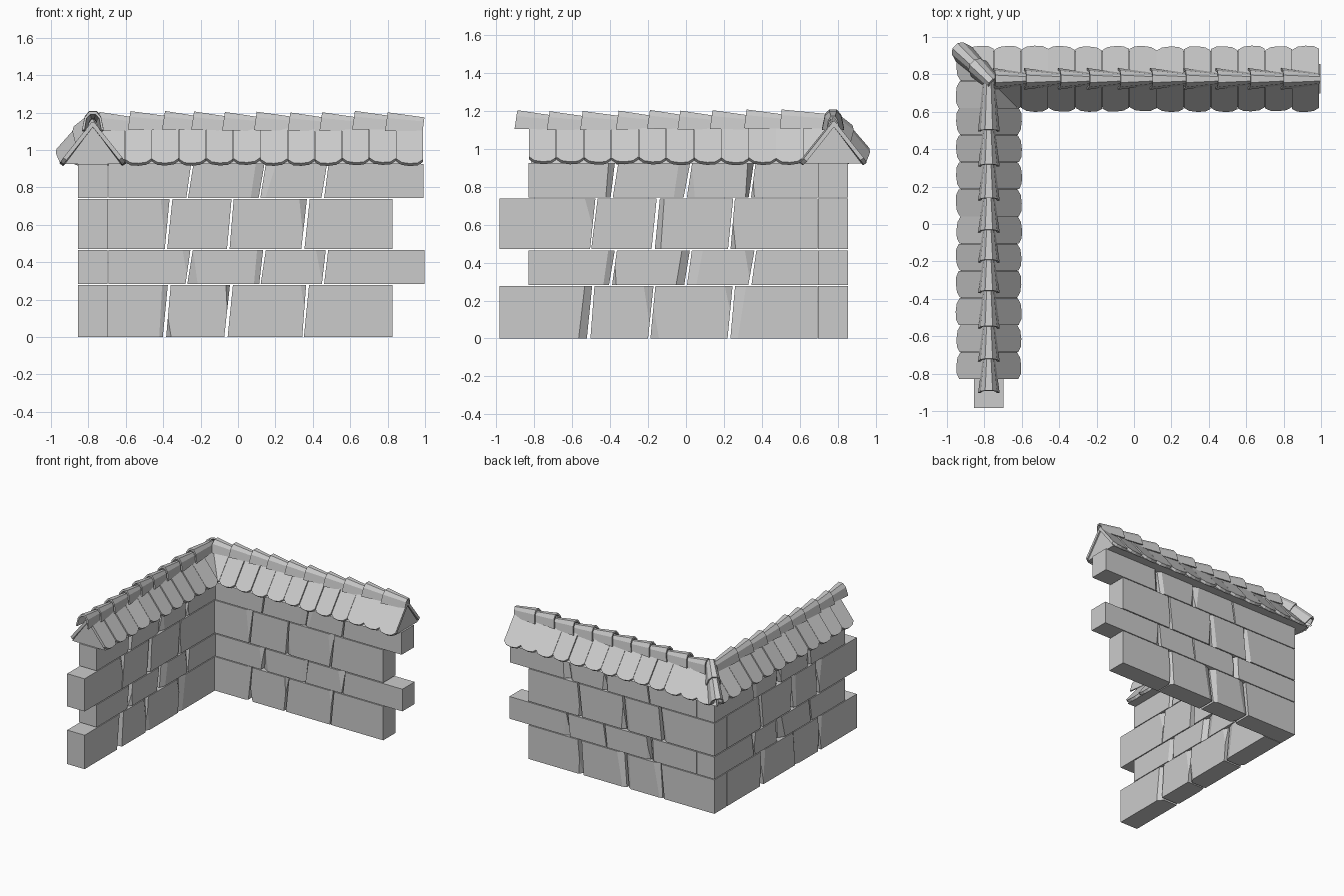
import bpy, bmesh, random
from mathutils import Vector

random.seed(4)
cube = bpy.data.objects.get("Cube")
if cube:
    bpy.data.objects.remove(cube)

stone = bpy.data.materials.new("grey_stone")
stone.use_nodes = True
GREY = (0.6, 0.6, 0.6, 1)
stone.diffuse_color = GREY
stone.node_tree.nodes["Principled BSDF"].inputs["Base Color"].default_value = GREY

CORNER = 0.776   # wall centre lines meet at (-CORNER, CORNER)
HALF = 0.079     # half the wall thickness
ARMS = ("back", "side")


def place(arm, u, d, z):
    """Along the arm, across it, and up -> world position."""
    if arm == "back":
        return Vector((u, CORNER + d, z))
    return Vector((d - CORNER, u, z))


def finish(bm, name):
    bmesh.ops.recalc_face_normals(bm, faces=bm.faces)
    mesh = bpy.data.meshes.new(name)
    bm.to_mesh(mesh)
    bm.free()
    mesh.materials.append(stone)
    obj = bpy.data.objects.new(name, mesh)
    bpy.context.collection.objects.link(obj)
    return obj


def cut(bm, point, normal):
    """Slice away everything in front of a plane and close the cut."""
    geom = bm.verts[:] + bm.edges[:] + bm.faces[:]
    bmesh.ops.bisect_plane(bm, geom=geom, dist=1e-5, plane_co=point,
                           plane_no=normal, clear_outer=True)
    bmesh.ops.holes_fill(bm, edges=[e for e in bm.edges if e.is_boundary])


def bridge(bm, ring_a, ring_b):
    """Closed solid between two matching outlines."""
    a = [bm.verts.new(p) for p in ring_a]
    b = [bm.verts.new(p) for p in ring_b]
    n = len(a)
    bm.faces.new(a)
    bm.faces.new(b[::-1])
    for i in range(n):
        bm.faces.new((a[i], b[i], b[(i + 1) % n], a[(i + 1) % n]))


# Wall blocks, with slanted joints and chipped edges
def block(name, arm, u0, u1, z0, z1, loose0, loose1):
    bm = bmesh.new()
    gap = 0.006

    def ends(z_top):
        lean = 0.014 if z_top else -0.014
        a = u0 + (lean + gap + random.uniform(-0.004, 0.004) if loose0 else 0)
        b = u1 + (lean - gap + random.uniform(-0.004, 0.004) if loose1 else 0)
        return a, b

    (a0, b0), (a1, b1) = ends(False), ends(True)
    rings = [[Vector(p) for p in ((a0, d, z0), (b0, d, z0), (b1, d, z1), (a1, d, z1))]
             for d in (-HALF, HALF)]
    bridge(bm, *rings)
    for su, u, loose in ((-1, a0, loose0), (1, b0, loose1)):
        for sd in (-1, 1):
            if not loose or random.random() < 0.35:
                continue
            sz = random.choice((-1, 1))
            v = Vector((u + (0.028 if sz > 0 else 0), sd * HALF, z1 if sz > 0 else z0))
            n = Vector((su / random.uniform(0.015, 0.06), sd / random.uniform(0.01, 0.035),
                        sz / random.uniform(0.15, 0.5)))
            cut(bm, v - n / n.length_squared, n)
    for v in bm.verts:
        v.co = place(arm, *v.co)
    finish(bm, name)


LEVELS = [(0, 0.277), (0.283, 0.464), (0.471, 0.738), (0.744, 0.926)]
JOINTS = {
    "back": [(-0.38, -0.05, 0.36, 0.825), (-0.26, 0.13, 0.465, 0.998),
             (-0.37, -0.04, 0.36, 0.825), (-0.26, 0.13, 0.465, 0.992)],
    "side": [(-0.985, -0.5, -0.18, 0.24), (-0.83, -0.385, 0.01, 0.35),
             (-0.985, -0.49, -0.16, 0.24), (-0.83, -0.38, 0.01, 0.35)],
}
for arm in ARMS:
    for row, (z0, z1) in enumerate(LEVELS):
        # the two arms take turns owning the corner
        owns = (row % 2 == 0) == (arm == "back")
        reach = CORNER + (HALF if owns else -HALF - 0.004)
        stops = sorted(JOINTS[arm][row] + ((-reach,) if arm == "back" else (reach,)))
        last = len(stops) - 2
        for i in range(last + 1):
            block(f"{arm}_wall_block_{row + 1}_{i + 1}", arm, stops[i], stops[i + 1],
                  z0, z1, i > 0, i < last)

# Roof core and scalloped tiles, mitred at the corner
RIDGE, EAVE, SPREAD = 1.145, 0.928, 0.172
MITRE = {"back": Vector((-1, -1, 0)), "side": Vector((1, 1, 0))}
SLOPE_END = {"back": 0.99, "side": -0.83}


def tile(bm, arm, side, u, width):
    down = Vector((0, side * SPREAD, EAVE - RIDGE))
    length = down.length
    down.normalize()
    out = Vector((0, side * (RIDGE - EAVE), SPREAD)).normalized()
    h = width / 2
    drop = random.uniform(-0.004, 0.004)
    tilt = random.choice((-1, 1)) * 0.004
    outline = [(-h, 0), (h, 0), (h, length - 0.03), (h * 0.6, length - 0.006),
               (0, length), (-h * 0.6, length - 0.006), (-h, length - 0.03)]
    rings = []
    for t in (0.004, -0.018):
        ring = []
        for x, s in outline:
            p = down * (s + (drop if s else 0)) + out * (t + tilt * x / h)
            ring.append(place(arm, u + x, p.y, RIDGE + p.z))
        rings.append(ring)
    bridge(bm, *rings)


for arm in ARMS:
    end = SLOPE_END[arm]
    inward = -1 if arm == "back" else 1
    corner_point = Vector((-CORNER, CORNER, 0))

    bm = bmesh.new()
    section = [(-SPREAD + 0.022, EAVE - 0.004), (SPREAD - 0.022, EAVE - 0.004), (0, RIDGE - 0.02)]
    bridge(bm, *[[place(arm, u, d, z) for d, z in section]
                 for u in (end + inward * 0.012, inward * 0.98)])
    cut(bm, corner_point, MITRE[arm])
    finish(bm, f"{arm}_roof_core")

    for side, label in ((inward, "inner"), (-inward, "outer")):
        bm = bmesh.new()
        pitch = 0.145
        for i in range(13):
            tile(bm, arm, side, end + inward * pitch * (i + 0.5), pitch - 0.002)
        cut(bm, corner_point, MITRE[arm])
        finish(bm, f"{arm}_{label}_roof_tiles")


# Tapered ridge caps
CAP_OUTER = [(-0.058, -0.1), (-0.044, -0.03), (-0.02, 0)]
CAP_INNER = [(-0.045, -0.1), (-0.034, -0.036), (-0.014, -0.014)]


def mirrored(points):
    return points + [(-x, y) for x, y in reversed(points)]


def cap(bm, wide, narrow, slim=0.56, shallow=0.75):
    wide, narrow = Vector(wide), Vector(narrow)
    along = (narrow - wide).normalized()
    across = along.cross(Vector((0, 0, 1))).normalized()
    up = across.cross(along)
    profile = mirrored(CAP_OUTER) + mirrored(CAP_INNER)[::-1]
    bridge(bm, [wide + across * x + up * y for x, y in profile],
           [narrow + across * x * slim + up * y * shallow for x, y in profile])


def ridge(arm, stops, overlap):
    bm = bmesh.new()
    for a, b in zip(stops, stops[1:]):
        lift = random.uniform(-0.006, 0.004)
        cap(bm, place(arm, a, 0, 1.205 + lift),
            place(arm, b + overlap, 0, 1.178 + lift))
    finish(bm, f"{arm}_ridge_caps")


ridge("back", [-0.74, -0.575, -0.39, -0.235, -0.07, 0.1, 0.28, 0.45, 0.625, 0.8, 0.985], 0.012)
ridge("side", [-0.89, -0.72, -0.545, -0.355, -0.19, -0.03, 0.14, 0.32, 0.505, 0.76], 0.012)

# Hip caps running down the outer corner
bm = bmesh.new()
cap(bm, (-0.957, 0.953, 1.005), (-0.84, 0.84, 1.14), 0.75, 0.85)
cap(bm, (-0.865, 0.865, 1.125), (-0.765, 0.765, 1.207), 0.75, 0.9)
finish(bm, "corner_hip_caps")
